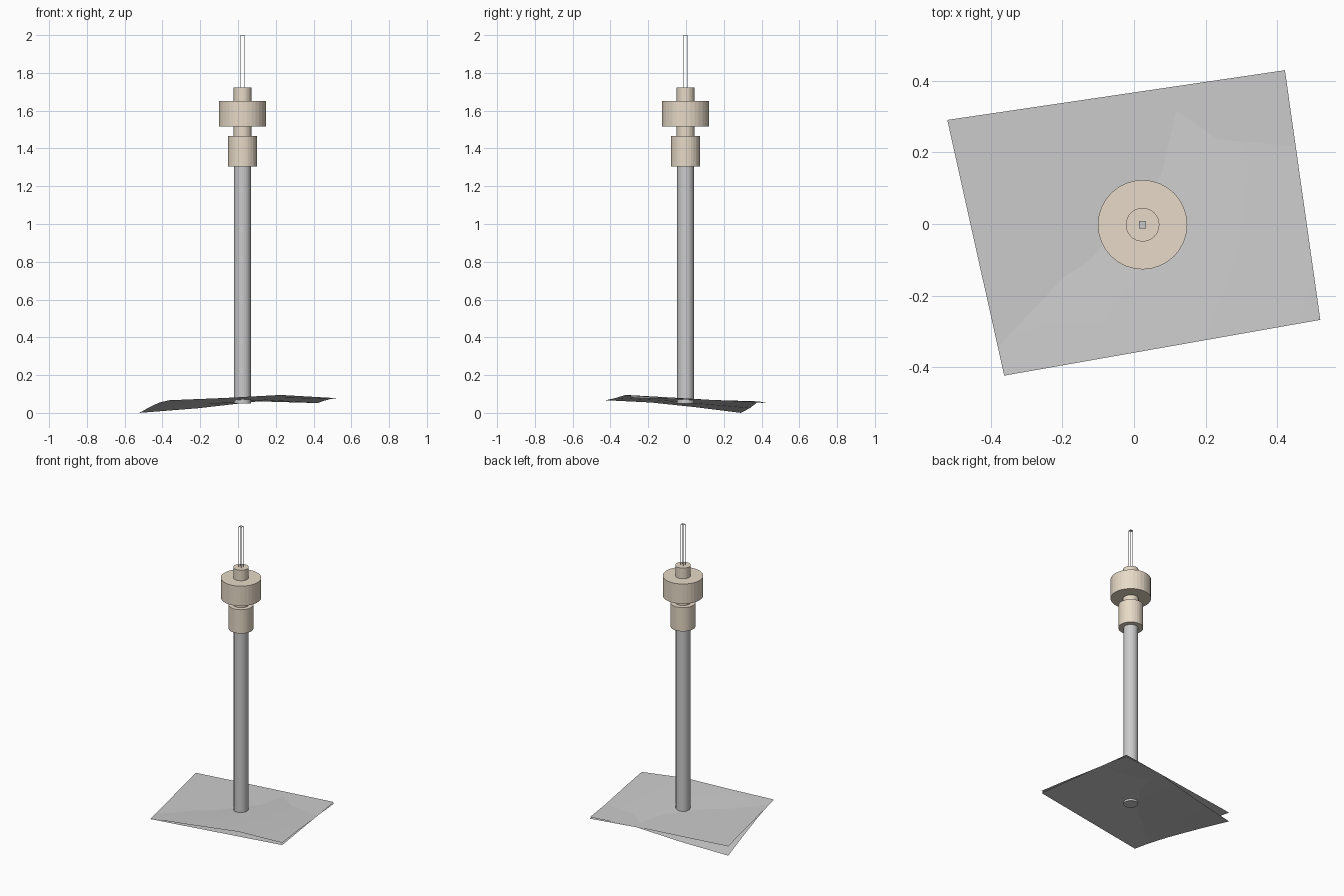
import bpy, bmesh
from mathutils import Vector

if "Cube" in bpy.data.objects:
    bpy.data.objects.remove(bpy.data.objects["Cube"])

CX, CY = 0.024, -0.002
tan = bpy.data.materials.new("tan_concrete")
tan.diffuse_color = (0.8, 0.7, 0.57, 1)
tan.use_nodes = True
tan.node_tree.nodes["Principled BSDF"].inputs["Base Color"].default_value = tan.diffuse_color


def finish(name, bm, mat=None):
    me = bpy.data.meshes.new(name)
    bm.to_mesh(me)
    bm.free()
    ob = bpy.data.objects.new(name, me)
    bpy.context.collection.objects.link(ob)
    if mat:
        me.materials.append(mat)
    return ob


def cylinder(name, r, z0, z1, mat=None, sides=32):
    bm = bmesh.new()
    bmesh.ops.create_cone(bm, cap_ends=True, segments=sides, radius1=r, radius2=r, depth=z1 - z0)
    bmesh.ops.translate(bm, verts=bm.verts, vec=(CX, CY, (z0 + z1) / 2))
    return finish(name, bm, mat)


def box(bm, size, centre):
    vs = bmesh.ops.create_cube(bm, size=1)["verts"]
    bmesh.ops.scale(bm, vec=size, verts=vs)
    bmesh.ops.translate(bm, vec=centre, verts=vs)


# Plot corners: front left, front right, back right, back left
FL, FR = Vector((-0.363, -0.424)), Vector((0.521, -0.268))
BR, BL = Vector((0.422, 0.43)), Vector((-0.522, 0.291))


# Ground sheet from a grid of heights (rows run front to back)
def sheet(name, rows):
    bm = bmesh.new()
    n, m = len(rows) - 1, len(rows[0]) - 1
    grid = []
    for j, row in enumerate(rows):
        a, b = FL.lerp(BL, j / n), FR.lerp(BR, j / n)
        grid.append([bm.verts.new((*a.lerp(b, i / m), z)) for i, z in enumerate(row)])
    for j in range(n):
        for i in range(m):
            bm.faces.new((grid[j][i], grid[j][i + 1], grid[j + 1][i + 1], grid[j + 1][i]))
    return finish(name, bm)


# Level plaza and the sloping terrain that crosses it
sheet("level_plaza", [(0.063, 0.063), (0.063, 0.063)])
terrain = sheet("sloping_terrain", [
    (0.067, 0.079, 0.095, 0.078),
    (0.055, 0.066, 0.082, 0.073),
    (0.030, 0.046, 0.068, 0.064),
    (0.000, 0.025, 0.061, 0.052)])
terrain.data.shade_smooth()

# Tower shaft and pods
cylinder("tower_shaft", 0.045, 0.05, 1.305)
cylinder("lower_pod", 0.077, 1.305, 1.467, tan)
cylinder("upper_shaft", 0.047, 1.467, 1.722, tan)
cylinder("upper_drum", 0.125, 1.515, 1.65, tan)

# Antenna: four thin corner wires with a small square cap
bm = bmesh.new()
for sx in (-1, 1):
    for sy in (-1, 1):
        box(bm, (0.002, 0.002, 0.28), (CX + sx * 0.009, CY + sy * 0.009, 1.859))
box(bm, (0.02, 0.02, 0.002), (CX, CY, 1.999))
finish("antenna", bm)
